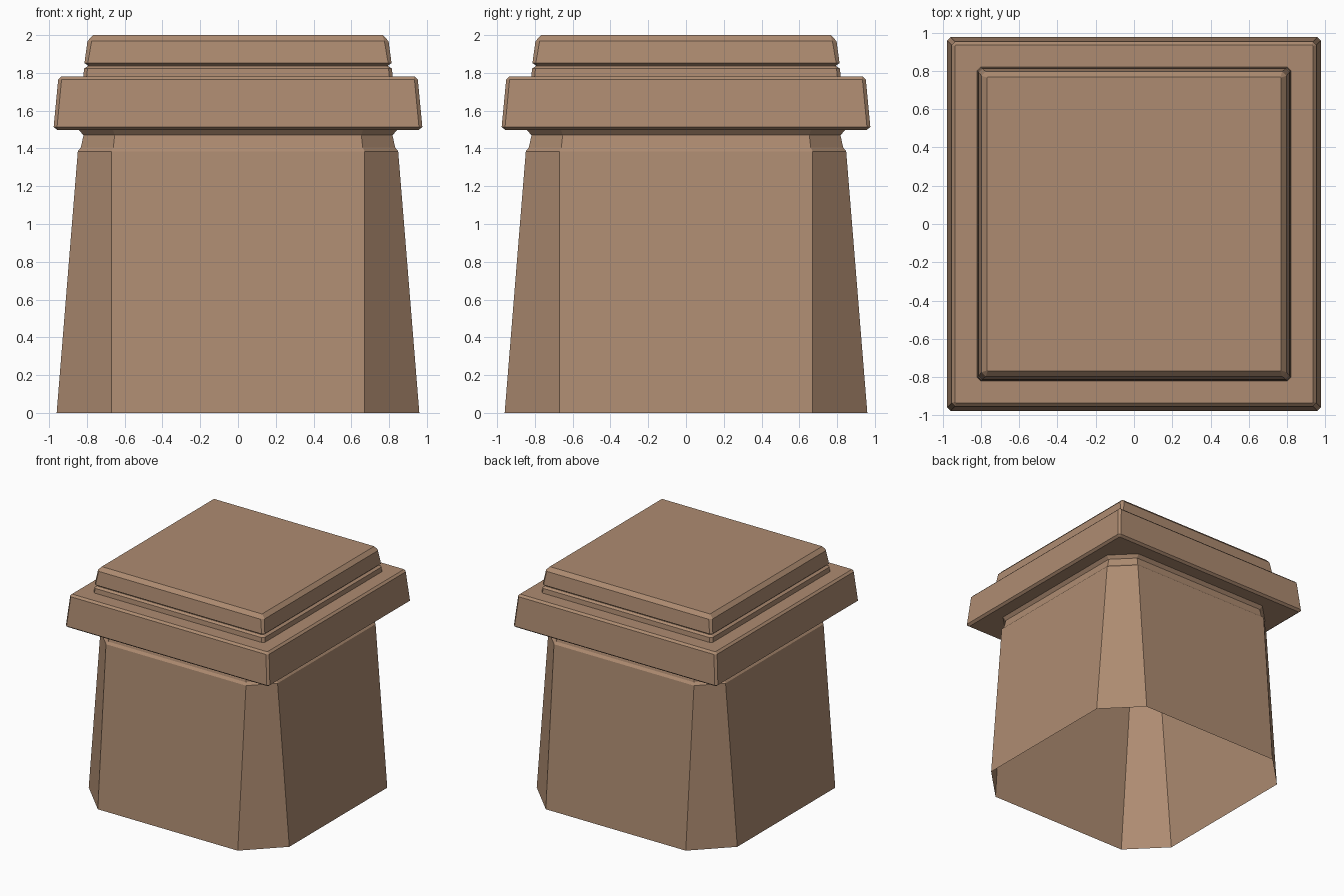
import bpy, bmesh

if "Cube" in bpy.data.objects:
    bpy.data.objects.remove(bpy.data.objects["Cube"])

stone = bpy.data.materials.new("brown_stone")
stone.diffuse_color = (0.42, 0.26, 0.165, 1)
stone.use_nodes = True
stone.node_tree.nodes["Principled BSDF"].inputs["Base Color"].default_value = stone.diffuse_color


def octagon_loft(name, rings, cap_bottom=True, cap_top=True):
    """Stack of chamfered squares; each ring is (half width, chamfer, z)."""
    bm = bmesh.new()
    loops = []
    for h, c, z in rings:
        f = h - c
        pts = [(f, -h), (h, -f), (h, f), (f, h), (-f, h), (-h, f), (-h, -f), (-f, -h)]
        loops.append([bm.verts.new((x, y, z)) for x, y in pts])
    for a, b in zip(loops, loops[1:]):
        for i in range(8):
            j = (i + 1) % 8
            bm.faces.new((a[i], a[j], b[j], b[i]))
    if cap_bottom:
        bm.faces.new(loops[0][::-1])
    if cap_top:
        bm.faces.new(loops[-1])
    mesh = bpy.data.meshes.new(name)
    bm.to_mesh(mesh)
    bm.free()
    mesh.materials.append(stone)
    obj = bpy.data.objects.new(name, mesh)
    bpy.context.collection.objects.link(obj)
    return obj


# tapered shaft with wide chamfered corners, hollow and open underneath
octagon_loft("pedestal_shaft", [
    (0.96, 0.29, 0.0), (0.848, 0.178, 1.385), (0.832, 0.172, 1.405),
    (0.818, 0.165, 1.47), (0.843, 0.182, 1.498)], cap_bottom=False, cap_top=False)

# wide overhanging slab
octagon_loft("cornice_slab", [
    (0.955, 0.005, 1.497), (0.976, 0.018, 1.513),
    (0.952, 0.018, 1.765), (0.935, 0.005, 1.782)])

# thin step and top block, split by a narrow groove
octagon_loft("top_block", [
    (0.819, 0.018, 1.78), (0.815, 0.018, 1.822), (0.795, 0.01, 1.836),
    (0.795, 0.01, 1.84), (0.813, 0.018, 1.852), (0.797, 0.022, 1.968),
    (0.767, 0.003, 2.0)], cap_bottom=False)
